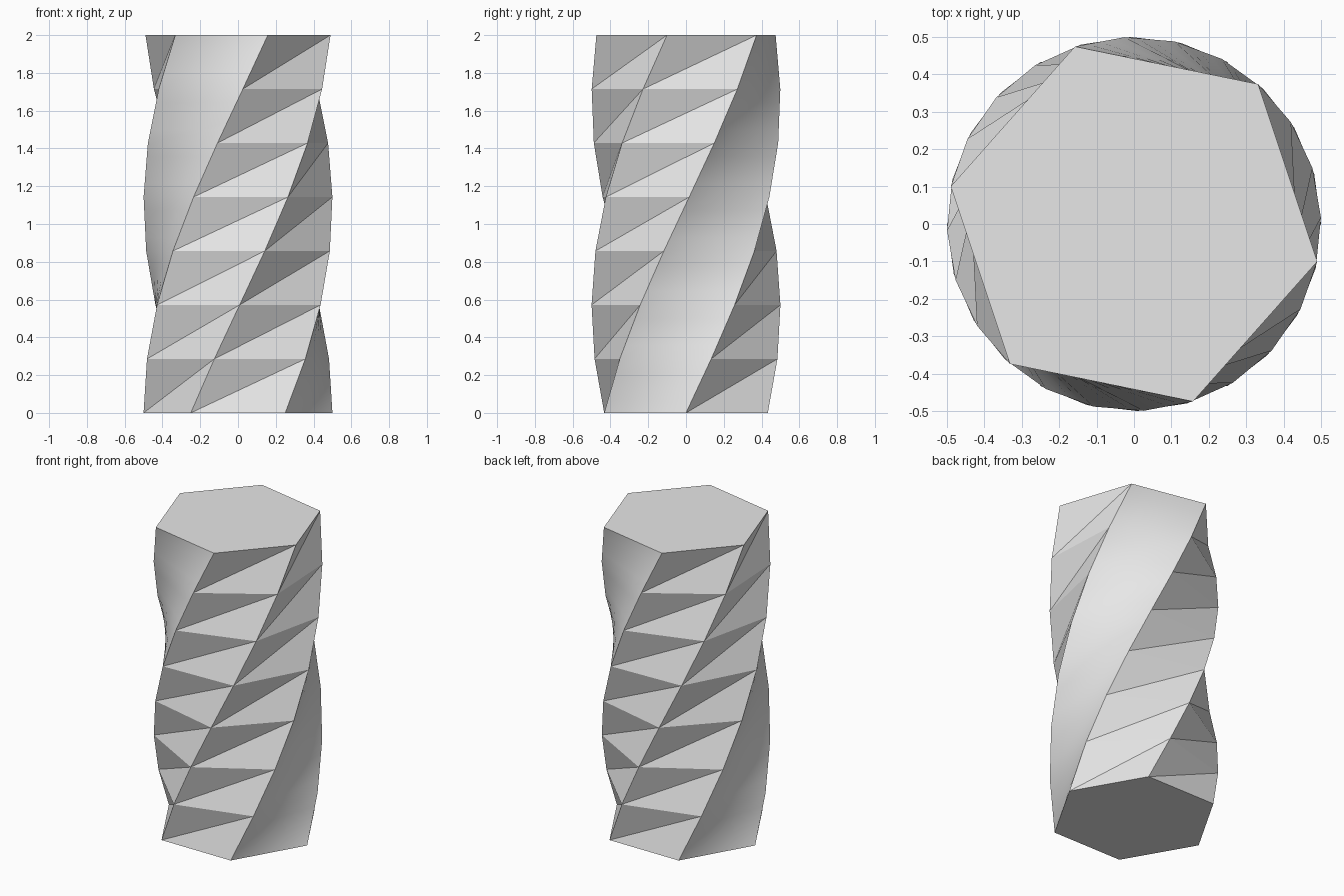
import bpy, bmesh, math
from mathutils import Vector

cube = bpy.data.objects.get("Cube")
if cube:
    bpy.data.objects.remove(cube, do_unlink=True)

RADIUS, HEIGHT, LEVELS, SIDES = 0.5, 2.0, 7, 6
TWIST = math.radians(108.4)
FINE = 4                      # grid cells per panel on the smooth sides

grey = bpy.data.materials.new("light_grey")
grey.use_nodes = True
colour = (0.8, 0.8, 0.8, 1.0)
grey.diffuse_color = colour
grey.node_tree.nodes["Principled BSDF"].inputs["Base Color"].default_value = colour


def corner(side, level):
    a = math.tau * side / SIDES + TWIST * level / LEVELS
    return Vector((RADIUS * math.cos(a), RADIUS * math.sin(a), HEIGHT * level / LEVELS))


def make_object(name, bm):
    mesh = bpy.data.meshes.new(name)
    bm.to_mesh(mesh)
    bm.free()
    mesh.materials.append(grey)
    obj = bpy.data.objects.new(name, mesh)
    bpy.context.collection.objects.link(obj)
    return obj


# Faceted sides, each panel folded inward along its long diagonal, plus end caps
bm = bmesh.new()
rings = [[bm.verts.new(corner(s, l)) for s in range(SIDES)] for l in range(LEVELS + 1)]
for s in (0, 1, 3, 4):
    n = (s + 1) % SIDES
    for low, high in zip(rings, rings[1:]):
        bm.faces.new((low[s], low[n], high[n]))
        bm.faces.new((low[s], high[n], high[s]))
bm.faces.new(rings[-1])
bm.faces.new(rings[0][::-1])
bmesh.ops.delete(bm, geom=[v for v in bm.verts if not v.link_faces], context='VERTS')
make_object("faceted_twisted_column", bm)

# Two opposite sides with a fine, smoothly shaded curved surface
for s, name in ((2, "smooth_right_side"), (5, "smooth_left_side")):
    bm = bmesh.new()
    grid = []
    for r in range(LEVELS * FINE + 1):
        level = min(r // FINE, LEVELS - 1)
        t = r / FINE - level
        a = corner(s, level).lerp(corner(s, level + 1), t)
        b = corner(s + 1, level).lerp(corner(s + 1, level + 1), t)
        grid.append([bm.verts.new(a.lerp(b, c / FINE)) for c in range(FINE + 1)])
    for low, high in zip(grid, grid[1:]):
        for c in range(FINE):
            for tri in ((low[c], low[c + 1], high[c + 1]), (low[c], high[c + 1], high[c])):
                bm.faces.new(tri).smooth = True
    make_object(name, bm)
